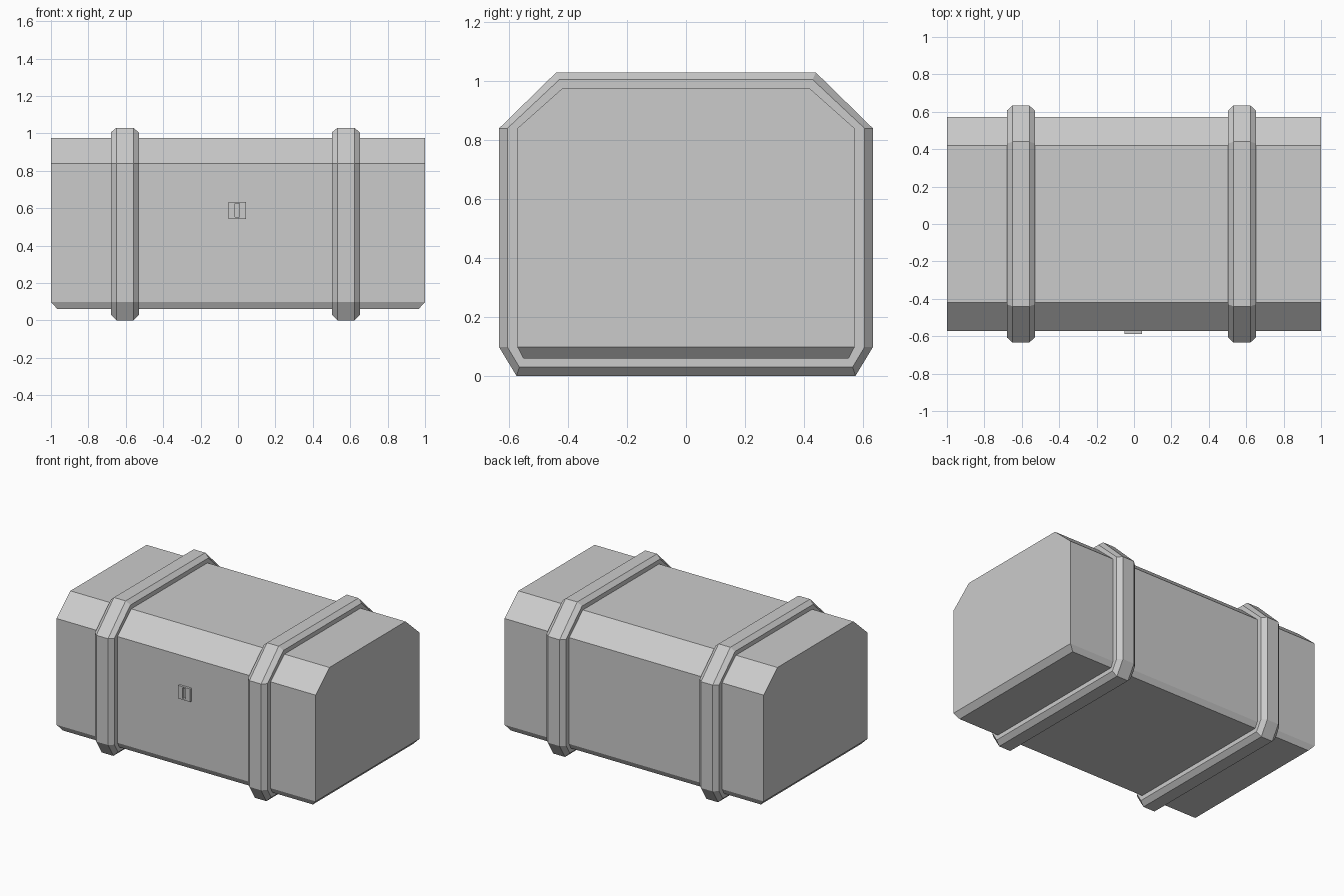
import bpy, bmesh

if "Cube" in bpy.data.objects:
    bpy.data.objects.remove(bpy.data.objects["Cube"])


def loft(name, rings, cap=False, wrap=False):
    """Skin matching rings of points; cap the ends or wrap last to first."""
    bm = bmesh.new()
    loops = [[bm.verts.new(p) for p in ring] for ring in rings]
    pairs = list(zip(loops, loops[1:]))
    if wrap:
        pairs.append((loops[-1], loops[0]))
    for a, b in pairs:
        n = len(a)
        for i in range(n):
            j = (i + 1) % n
            bm.faces.new((a[i], a[j], b[j], b[i]))
    if cap:
        bm.faces.new(loops[0])
        bm.faces.new(loops[-1])
    bmesh.ops.recalc_face_normals(bm, faces=bm.faces[:])
    mesh = bpy.data.meshes.new(name)
    bm.to_mesh(mesh)
    bm.free()
    obj = bpy.data.objects.new(name, mesh)
    bpy.context.collection.objects.link(obj)
    return obj


def rect(hx, hy, z):
    return [(-hx, -hy, z), (hx, -hy, z), (hx, hy, z), (-hx, hy, z)]


def hoop(x, side, bottom, top, z_low, z_high):
    """Eight-sided outline around the chest at one x position."""
    half = [(bottom, z_low), (side, 0.098), (side, 0.84), (top, z_high)]
    outline = half + [(-y, z) for y, z in reversed(half)]
    return [(x, y, z) for y, z in outline]


# Chest body: bevelled base, straight walls, sloped lid edges
loft("chest_body", [
    rect(0.965, 0.552, 0.06),
    rect(1.0, 0.572, 0.098),
    rect(1.0, 0.572, 0.84),
    rect(1.0, 0.42, 0.975),
], cap=True)

# Two raised bands with bevelled outer edges
inner = (0.572, 0.552, 0.42, 0.06, 0.975)
middle = (0.606, 0.565, 0.43, 0.03, 1.005)
outer = (0.634, 0.575, 0.44, 0.0, 1.03)
for name, cx in (("left_band", -0.605), ("right_band", 0.577)):
    section = [(-0.075, inner), (-0.075, middle), (-0.045, outer),
               (0.045, outer), (0.075, middle), (0.075, inner)]
    loft(name, [hoop(cx + dx, *size) for dx, size in section], wrap=True)


# Lock plate with a narrow vertical slot
def upright(x0, x1, z0, z1, y):
    return [(x0, y, z0), (x1, y, z0), (x1, y, z1), (x0, y, z1)]


plate = (-0.05, 0.042, 0.542, 0.633)
slot = (-0.016, 0.007, 0.552, 0.625)
loft("lock_plate", [
    upright(*plate, -0.57), upright(*plate, -0.588),
    upright(*slot, -0.588), upright(*slot, -0.57),
], wrap=True)
